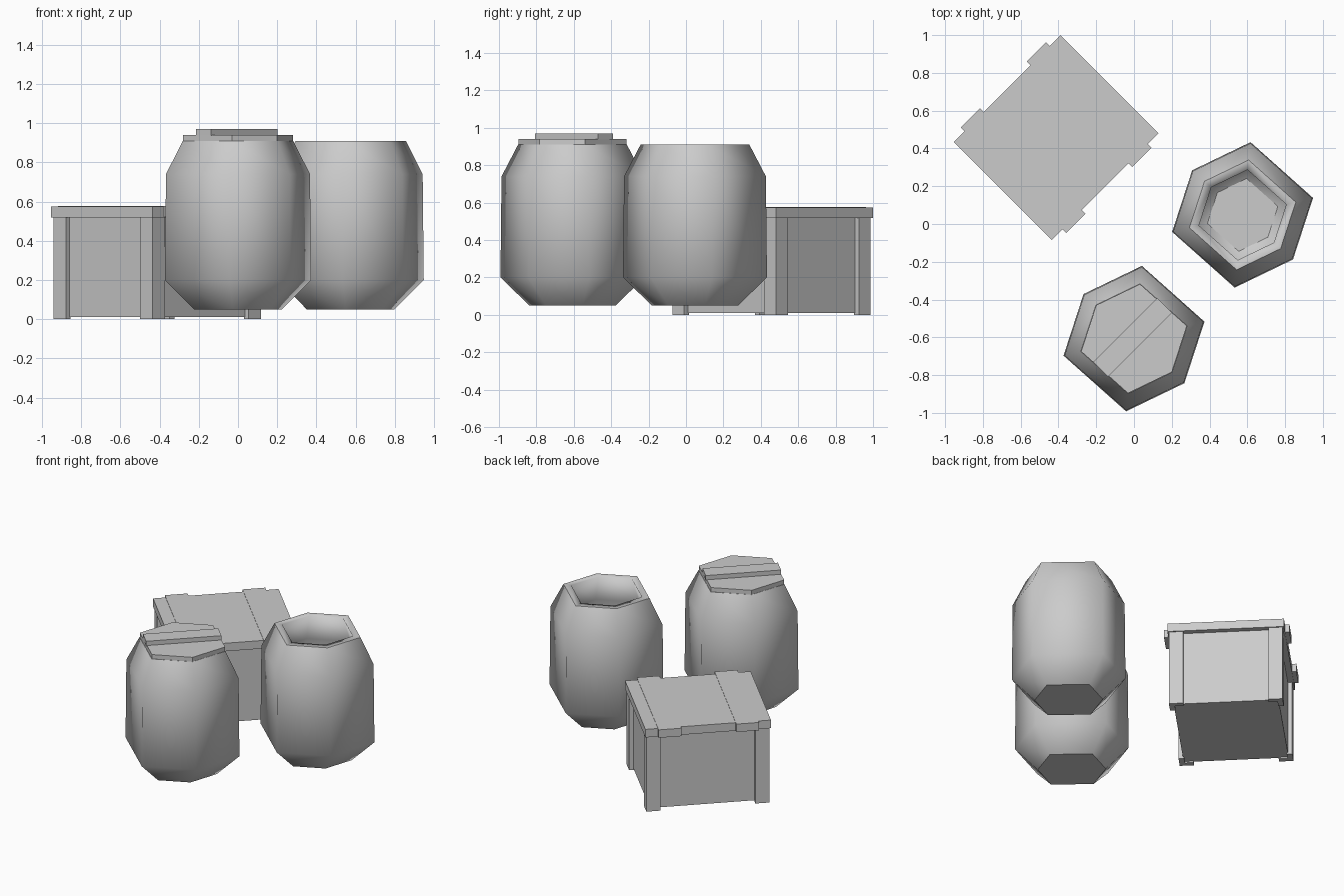
import bpy, bmesh, math
from mathutils import Matrix, Vector

if "Cube" in bpy.data.objects:
    bpy.data.objects.remove(bpy.data.objects["Cube"])

grey = bpy.data.materials.new("plain_grey")
grey.diffuse_color = (0.6, 0.6, 0.6, 1)
grey.use_nodes = True
grey.node_tree.nodes["Principled BSDF"].inputs["Base Color"].default_value = grey.diffuse_color

# Half of the point-symmetric six-sided barrel outline
HALF = [(0.042, 0.385), (0.373, 0.09), (0.267, -0.236)]
HEX = HALF + [(-x, -y) for x, y in HALF]


def finish(bm, name, matrix):
    bmesh.ops.recalc_face_normals(bm, faces=bm.faces[:])
    me = bpy.data.meshes.new(name)
    bm.to_mesh(me)
    bm.free()
    me.materials.append(grey)
    ob = bpy.data.objects.new(name, me)
    ob.matrix_world = matrix
    bpy.context.collection.objects.link(ob)
    return ob


def hex_loft(name, rings, matrix, smooth=False, sharp=()):
    """Closed loft of scaled hexagons given as (scale, z)."""
    bm = bmesh.new()
    loops = [[bm.verts.new((x * s, y * s, z)) for x, y in HEX] for s, z in rings]
    for a, b in zip(loops, loops[1:]):
        for i in range(6):
            j = (i + 1) % 6
            bm.faces.new((a[i], a[j], b[j], b[i])).smooth = smooth
    bm.faces.new(loops[0])
    bm.faces.new(loops[-1])
    for k in sharp:
        for i in range(6):
            bm.edges.get((loops[k][i], loops[k][(i + 1) % 6])).smooth = False
    return finish(bm, name, matrix)


def box(name, matrix, x, y, z):
    """Box from (min, max) pairs in a local frame."""
    bm = bmesh.new()
    bmesh.ops.create_cube(bm, size=1)
    size = Vector((x[1] - x[0], y[1] - y[0], z[1] - z[0]))
    mid = Vector((x[0] + x[1], y[0] + y[1], z[0] + z[1])) / 2
    for v in bm.verts:
        v.co = Vector([c * s for c, s in zip(v.co, size)]) + mid
    return finish(bm, name, matrix)


# Barrels: outer wall from the bottom up, rim, then the hollow inside
BARREL = [(0.6, 0.05), (1.0, 0.2), (0.985, 0.74), (0.755, 0.91),
          (0.62, 0.91), (0.82, 0.72), (0.85, 0.22), (0.5, 0.12)]
open_at = Matrix.Translation((0.575, 0.048, 0))
lidded_at = Matrix.Translation((0, -0.607, 0))
for name, m in (("open_barrel", open_at), ("lidded_barrel", lidded_at)):
    hex_loft(name, BARREL, m, True, (0, 3, 7))

# Barrel lid and its batten
hex_loft("barrel_lid", [(0.75, 0.908), (0.75, 0.94)], lidded_at)
batten_at = Matrix.Translation((-0.007, -0.6, 0)) @ Matrix.Rotation(math.pi / 4, 4, 'Z')
box("barrel_batten", batten_at, (-0.24, 0.24), (-0.055, 0.055), (0.938, 0.97))

# Crate, turned 45 degrees
crate_at = Matrix.Translation((-0.412, 0.457, 0)) @ Matrix.Rotation(math.pi / 4, 4, 'Z')
HX, HY = 0.392, 0.358
box("crate_body", crate_at, (-HX + 0.028, HX - 0.028), (-HY + 0.028, HY - 0.028), (0.01, 0.52))
for sx in (-1, 1):
    for sy in (-1, 1):
        # L-shaped corner posts made of two boards
        xs, ys = sorted((sx * HX, sx * (HX - 0.09))), sorted((sy * HY, sy * (HY - 0.035)))
        box("crate_post_long", crate_at, xs, ys, (0, 0.518))
        xs, ys = sorted((sx * HX, sx * (HX - 0.035))), sorted((sy * (HY - 0.035), sy * (HY - 0.09)))
        box("crate_post_short", crate_at, xs, ys, (0, 0.518))
box("crate_lid", crate_at, (-0.4, 0.4), (-0.367, 0.367), (0.518, 0.574))

# Straps across the crate lid
for s in (-1, 1):
    box("crate_strap", crate_at, sorted((s * 0.175, s * 0.32)), (-0.395, 0.395), (0.522, 0.577))
